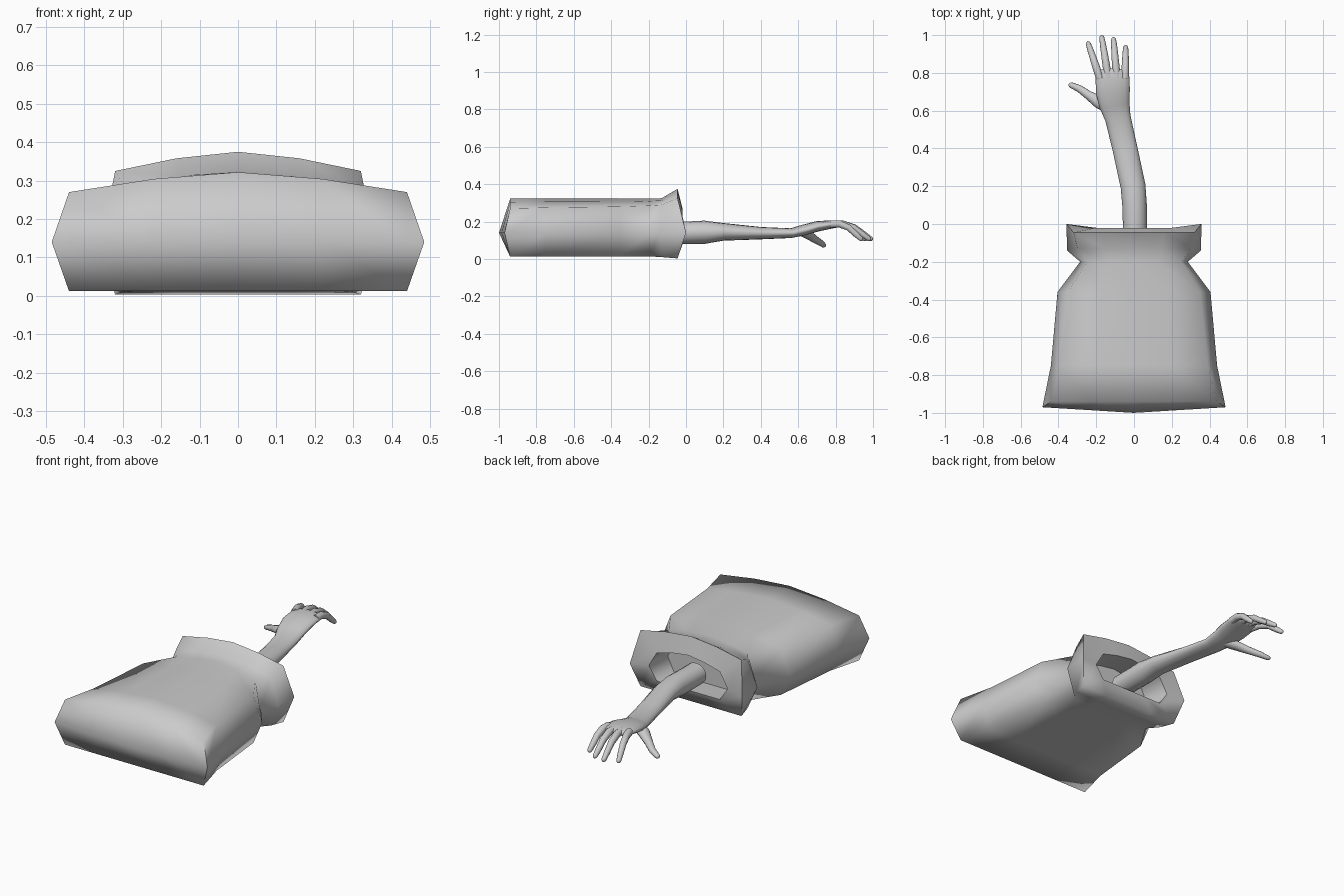
import bpy, bmesh, math
from mathutils import Vector

if "Cube" in bpy.data.objects:
    bpy.data.objects.remove(bpy.data.objects["Cube"])

grey = bpy.data.materials.new("plain grey")
grey.diffuse_color = (0.6, 0.6, 0.6, 1)
grey.use_nodes = True
grey.node_tree.nodes["Principled BSDF"].inputs["Base Color"].default_value = grey.diffuse_color


def loft(name, rings, angle):
    """Skin a list of equal-length closed rings and cap both ends."""
    bm = bmesh.new()
    rows = [[bm.verts.new(p) for p in r] for r in rings]
    n = len(rows[0])
    for a, b in zip(rows, rows[1:]):
        for i in range(n):
            j = (i + 1) % n
            bm.faces.new((a[i], a[j], b[j], b[i]))
    bm.faces.new(rows[0])
    bm.faces.new(rows[-1])
    bmesh.ops.remove_doubles(bm, verts=bm.verts, dist=0.0005)
    bmesh.ops.recalc_face_normals(bm, faces=bm.faces)
    me = bpy.data.meshes.new(name)
    bm.to_mesh(me)
    bm.free()
    ob = bpy.data.objects.new(name, me)
    bpy.context.collection.objects.link(ob)
    me.materials.append(grey)
    bpy.context.view_layer.objects.active = ob
    ob.select_set(True)
    bpy.ops.object.shade_smooth_by_angle(angle=math.radians(angle))
    ob.select_set(False)
    return ob


def sack_ring(y, y_side, corner, side, bottom, mid, shoulder, top):
    """Symmetric twelve-point section; y slides from centre to side."""
    half = corner * 0.5
    crown = shoulder + (top - shoulder) * 0.66
    right = [(half, bottom), (corner, bottom), (side, mid),
             (corner, shoulder), (half, crown)]
    pts = [(0, bottom)] + right + [(0, top)] + [(-x, z) for x, z in reversed(right)]
    return [(x, y_side if abs(x) == side else y, z) for x, z in pts]


# Sack: pinched end, body, neck, flared collar, then folded into the mouth
nose = [(x, -1.0 + 0.03 * abs(x) / 0.485, 0.14)
        for x, _, _ in sack_ring(0, 0, 0.44, 0.485, 0, 0, 0, 0)]
sack = [
    nose,
    sack_ring(-0.94, -0.97, 0.44, 0.485, 0.012, 0.14, 0.27, 0.322),
    sack_ring(-0.75, -0.75, 0.39, 0.44, 0.012, 0.14, 0.275, 0.322),
    sack_ring(-0.36, -0.36, 0.35, 0.405, 0.012, 0.14, 0.28, 0.322),
    sack_ring(-0.20, -0.20, 0.25, 0.285, 0.014, 0.14, 0.285, 0.322),
    sack_ring(-0.13, -0.14, 0.30, 0.355, 0.010, 0.14, 0.29, 0.325),
    sack_ring(-0.045, 0.0, 0.32, 0.357, 0.003, 0.14, 0.325, 0.375),
    sack_ring(-0.02, -0.02, 0.20, 0.25, 0.075, 0.15, 0.235, 0.275),
    sack_ring(-0.17, -0.17, 0.19, 0.235, 0.06, 0.15, 0.24, 0.28),
]
loft("sack", sack, 85)


def tube(name, path, sides=12, rounded=True):
    """Oval tube; path rows are x, y, z, half width, half thickness."""
    pos = [Vector(p[:3]) for p in path]
    rings = []
    for i, (_, _, _, w, t) in enumerate(path):
        d = (pos[min(i + 1, len(pos) - 1)] - pos[max(i - 1, 0)]).normalized()
        s = d.cross(Vector((0, 0, 1))).normalized()
        u = s.cross(d)

        def section(shift, k):
            return [pos[i] + d * shift
                    + s * w * k * math.cos(a) + u * t * k * math.sin(a)
                    for a in (2 * math.pi * q / sides for q in range(sides))]
        rings.append(section(0, 1))
        if rounded and i == len(path) - 1:
            rings += [section(t * 0.6, 0.8), section(t, 0.35)]
    return loft(name, rings, 80)


# Arm and palm in one sweep
tube("arm_and_palm", [
    (0.005, -0.10, 0.14, 0.064, 0.060),
    (0.005, 0.00, 0.14, 0.064, 0.060),
    (0.003, 0.10, 0.143, 0.065, 0.062),
    (-0.005, 0.20, 0.145, 0.066, 0.047),
    (-0.048, 0.40, 0.138, 0.066, 0.033),
    (-0.085, 0.56, 0.138, 0.068, 0.026),
    (-0.103, 0.63, 0.155, 0.080, 0.029),
    (-0.112, 0.70, 0.174, 0.090, 0.028),
    (-0.113, 0.77, 0.184, 0.090, 0.023),
    (-0.112, 0.805, 0.186, 0.082, 0.018),
], 16)

# Fingers: base x, then tip x and y; all curl downward
fingers = {
    "index_finger": (-0.180, -0.242, 0.955),
    "middle_finger": (-0.136, -0.170, 0.987),
    "ring_finger": (-0.091, -0.108, 0.977),
    "little_finger": (-0.047, -0.044, 0.935),
}
for name, (bx, tx, ty) in fingers.items():
    by = 0.77
    path = [(bx + (tx - bx) * f, by + (ty - by) * f, z, r, r)
            for f, z, r in ((0, 0.186, 0.021), (0.3, 0.188, 0.020),
                            (0.6, 0.168, 0.018), (0.85, 0.130, 0.016),
                            (1, 0.108, 0.013))]
    tube(name, path, 10)

# Thumb, angled out and down from the palm heel
tube("thumb", [
    (-0.125, 0.615, 0.150, 0.034, 0.026),
    (-0.185, 0.645, 0.135, 0.034, 0.024),
    (-0.245, 0.685, 0.108, 0.023, 0.020),
    (-0.290, 0.717, 0.088, 0.019, 0.017),
    (-0.333, 0.735, 0.074, 0.015, 0.013),
], 10)
